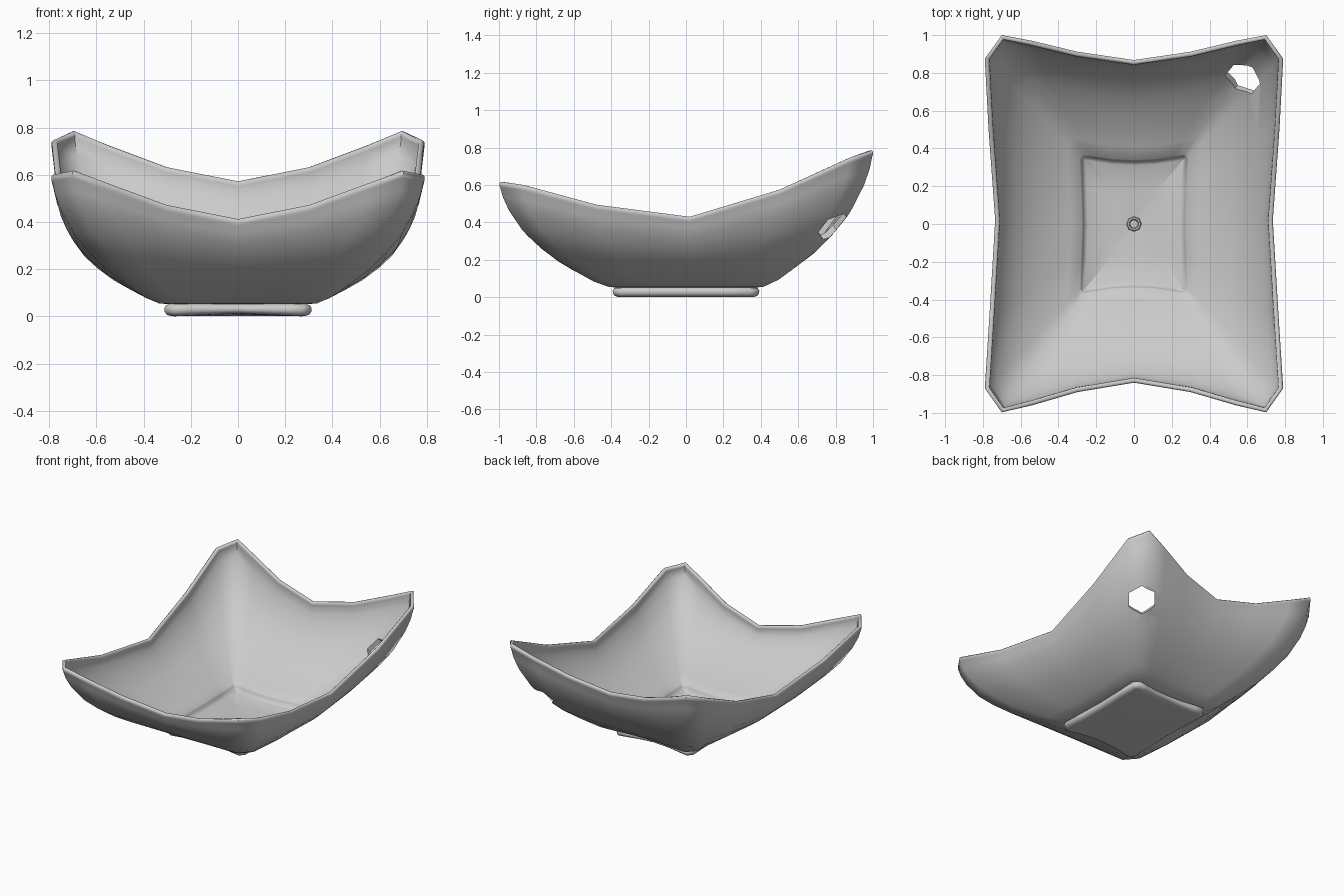
import bpy, bmesh, math
from mathutils import Vector

if "Cube" in bpy.data.objects:
    bpy.data.objects.remove(bpy.data.objects["Cube"])

# right half of the rim, back centre -> front centre
RIM = [(0, .868, .572), (.3, .912, .632), (.54, .97, .722), (.70, 1, .785), (.79, .875, .745),
       (.77, .5, .575), (.735, .02, .43), (.765, -.48, .495), (.79, -.87, .60),
       (.70, -.997, .617), (.54, -.96, .56), (.3, -.89, .472), (0, -.84, .412)]
# right half of the foot outline
Q = [(0, .365), (.11, .37), (.21, .385), (.275, .392), (.312, .35), (.305, .18), (.30, 0)]
FOOT = [(x, y, 0) for x, y in Q] + [(x, -y, 0) for x, y in Q[-2::-1]]
# wall curve: (share of the way out, share of the height)
WALL = [(0, 0), (.14, .055), (.32, .165), (.50, .285), (.66, .425), (.80, .575), (.92, .77), (.975, .9), (1, 1)]


def full(half):
    return [Vector(p) for p in half] + [Vector((-p[0], p[1], p[2])) for p in half[-2:0:-1]]


def offset(ring, d, dz=0):
    # moves a ring inwards by d and up by dz
    out = []
    n = len(ring)
    for i, p in enumerate(ring):
        t = ring[(i + 1) % n] - ring[i - 1]
        nrm = Vector((t.y, -t.x, 0)).normalized()
        out.append(p + nrm * d + Vector((0, 0, dz)))
    return out


rim, foot = full(RIM), full(FOOT)


def foot_ring(d, z, arch=0):
    r = offset(foot, d, z)
    for p in r:
        p.z += arch * max(0, 1 - abs(p.x) / .28)
    return r


def wall_ring(start, end, u, v):
    return [Vector((a.x + (b.x - a.x) * u, a.y + (b.y - a.y) * u, a.z + (b.z - a.z) * v))
            for a, b in zip(start, end)]


def circle(r, z):
    return [Vector((p.x, p.y, 0)).normalized() * r + Vector((0, 0, z)) for p in foot]


# foot, from the underside up
rings = [foot_ring(.05, 0, .012), foot_ring(.03, .001, .012), foot_ring(.012, .007, .01),
         foot_ring(.002, .018, .004), foot_ring(0, .035), foot_ring(.008, .048), foot_ring(.022, .052)]
# outer wall and rounded lip
low = foot_ring(-.022, .055)
top = offset(rim, .004, -.03)
rings += [wall_ring(low, top, u, v) for u, v in WALL]
rings += [offset(rim, 0, -.022), offset(rim, 0, -.007), offset(rim, .007, 0), offset(rim, .018, 0),
          offset(rim, .025, -.007), offset(rim, .026, -.022)]
# inner wall down to the recess
inner_low = foot_ring(.026, .092)
inner_top = offset(rim, .024, -.035)
rings += [wall_ring(inner_low, inner_top, u, v) for u, v in WALL[::-1]]
# recess and floor sloping to the drain
rings += [foot_ring(.032, .082), foot_ring(.038, .062), foot_ring(.055, .052)]
rings += [[Vector((p.x * .45, p.y * .45, .047)) for p in foot], circle(.042, .034)]

bm = bmesh.new()
loops = [[bm.verts.new(p) for p in r] for r in rings]
n = len(foot)
for a, b in zip(loops, loops[1:]):
    for i in range(n):
        j = (i + 1) % n
        bm.faces.new((a[i], a[j], b[j], b[i]))
bm.faces.new(loops[0])
bm.faces.new(loops[-1])
bmesh.ops.recalc_face_normals(bm, faces=bm.faces)
me = bpy.data.meshes.new("bowl")
bm.to_mesh(me)
bm.free()
bowl = bpy.data.objects.new("bowl", me)
bpy.context.collection.objects.link(bowl)

# overflow hole through the back right corner
bpy.ops.mesh.primitive_cylinder_add(vertices=6, radius=.098, depth=.3, location=(.595, .79, .375))
cutter = bpy.context.object
cutter.name = "hole_cutter"
cutter.hide_render = True
cutter.rotation_mode = 'QUATERNION'
cutter.rotation_quaternion = Vector((.42, .51, -.75)).to_track_quat('Z', 'Y')
mod = bowl.modifiers.new("hole", 'BOOLEAN')
mod.operation = 'DIFFERENCE'
mod.solver = 'EXACT'
mod.object = cutter
bpy.ops.object.select_all(action='DESELECT')
bpy.context.view_layer.objects.active = bowl
bowl.select_set(True)
bpy.ops.object.modifier_apply(modifier=mod.name)
bpy.data.objects.remove(cutter, do_unlink=True)
bpy.ops.object.shade_smooth_by_angle(angle=math.radians(55))

# drain ring
bpy.ops.mesh.primitive_torus_add(major_segments=8, minor_segments=6, major_radius=.031,
                                 minor_radius=.009, location=(0, 0, .037))
bpy.context.object.name = "drain_ring"
bpy.ops.object.shade_smooth_by_angle(angle=math.radians(60))
